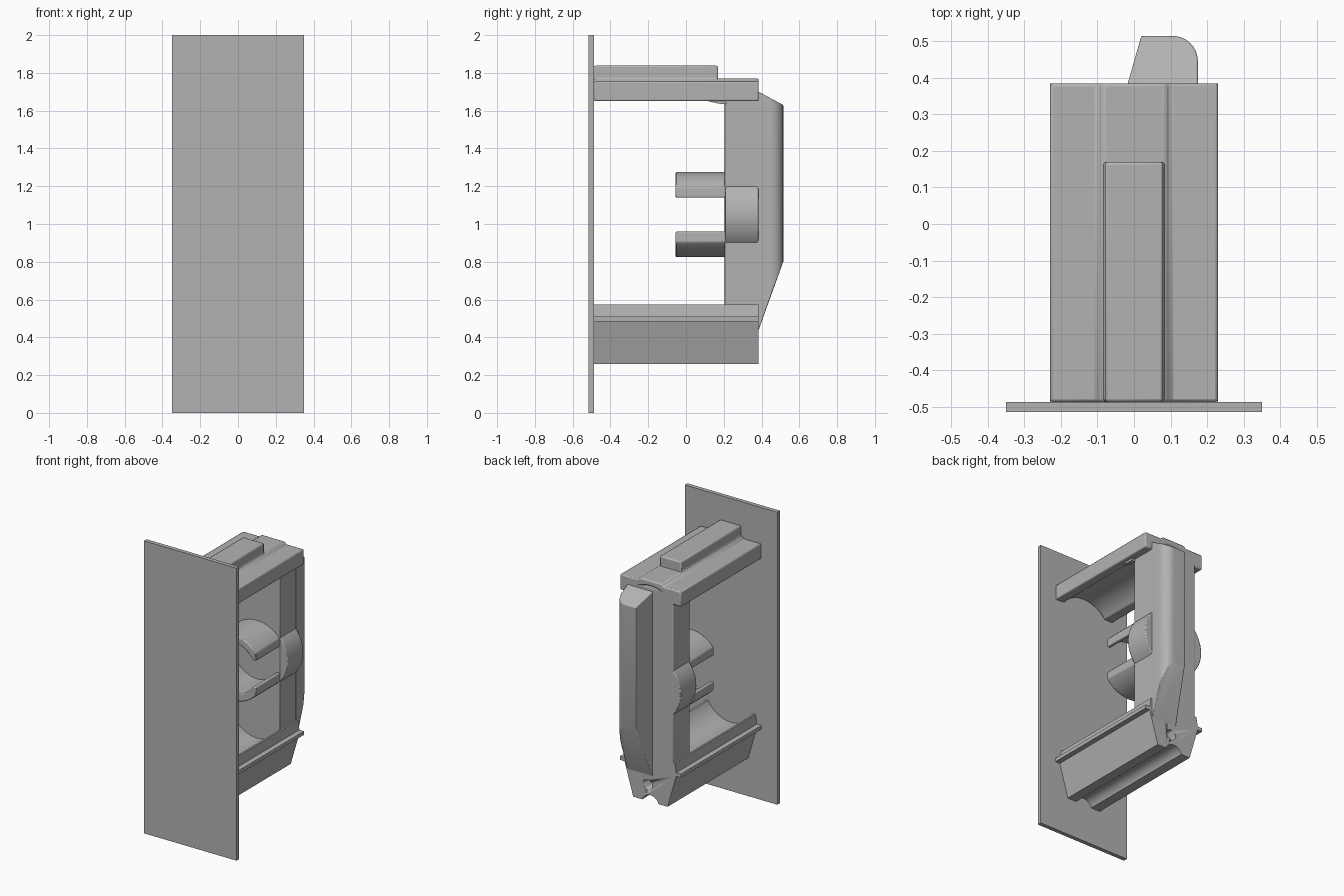
import bpy, bmesh, math

cube = bpy.data.objects.get("Cube")
if cube:
    bpy.data.objects.remove(cube, do_unlink=True)

grey = bpy.data.materials.new("matte grey")
grey.use_nodes = True
colour = (0.45, 0.45, 0.45, 1)
grey.diffuse_color = colour
grey.node_tree.nodes["Principled BSDF"].inputs["Base Color"].default_value = colour


def finish(bm, name, bevel=0.0):
    bmesh.ops.recalc_face_normals(bm, faces=bm.faces)
    mesh = bpy.data.meshes.new(name)
    bm.to_mesh(mesh)
    bm.free()
    mesh.materials.append(grey)
    obj = bpy.data.objects.new(name, mesh)
    bpy.context.collection.objects.link(obj)
    if bevel:
        mod = obj.modifiers.new("soft_edges", 'BEVEL')
        mod.width, mod.segments = bevel, 2
        mod.limit_method = 'ANGLE'
        mod.angle_limit = math.radians(35)
    bpy.ops.object.select_all(action='DESELECT')
    obj.select_set(True)
    bpy.context.view_layer.objects.active = obj
    bpy.ops.object.shade_smooth_by_angle(angle=math.radians(30))
    return obj


def prism(name, profile, y0, y1, bevel=0.0):
    """Extrude an (x, z) outline along y."""
    bm = bmesh.new()
    face = bm.faces.new([bm.verts.new((x, y0, z)) for x, z in profile])
    new = bmesh.ops.extrude_face_region(bm, geom=[face])["geom"]
    verts = [v for v in new if isinstance(v, bmesh.types.BMVert)]
    bmesh.ops.translate(bm, vec=(0, y1 - y0, 0), verts=verts)
    return finish(bm, name, bevel)


def arc(cx, cz, r, a0, a1, n=20):
    angles = [math.radians(a0 + (a1 - a0) * i / n) for i in range(n + 1)]
    return [(cx + r * math.cos(a), cz + r * math.sin(a)) for a in angles]


def box(x, z0, z1):
    return [(-x, z0), (x, z0), (x, z1), (-x, z1)]


def mirrored(half):
    """Complete a right-hand outline with its mirror image."""
    return half + [(-x, z) for x, z in reversed(half)]


FRONT, BACK, POST = -0.487, 0.385, 0.205
AXIS, RADIUS, HALF = 1.05, 0.225, 0.172

# Flat front plate
prism("front_plate", box(0.35, 0, 2), -0.515, FRONT)

# Upper arm with an arched underside, raised band and ridge
arch = arc(0, 1.52, 0.213, 38, 142)
prism("upper_arm", [(-0.23, 1.65), (-0.23, 1.755), (-0.1, 1.755), (-0.085, 1.77),
                    (0.085, 1.77), (0.1, 1.755), (0.23, 1.755), (0.23, 1.65)] + arch,
      FRONT, BACK, 0.008)
prism("upper_ridge", [(-0.095, 1.75), (0.095, 1.75), (0.08, 1.775), (0.08, 1.838),
                      (-0.08, 1.838), (-0.08, 1.775)], FRONT, 0.17, 0.008)

# Lower arm: cradle on top, side flanges, tapered sides and a grooved base
cradle = arc(0, 0.665, 0.195, -28, -152)
groove = arc(0, 0.24, 0.065, 162, 18, 12)
outer = [(0.13, 0.26), (0.195, 0.485), (0.23, 0.485), (0.23, 0.51), (0.195, 0.51), (0.185, 0.574)]
lower = prism("lower_arm", groove + outer + cradle + [(-x, z) for x, z in reversed(outer)],
              FRONT, BACK)
hole = prism("screw_hole_cutter", arc(0.02, 0.37, 0.035, 0, 345, 23), 0.25, 0.5)
hole.hide_render = True
hole.hide_set(True)
cut = lower.modifiers.new("screw_hole", 'BOOLEAN')
cut.operation, cut.object, cut.solver = 'DIFFERENCE', hole, 'EXACT'

# Upright post joining both arms
prism("post", box(HALF, 0.45, 1.72), POST, BACK, 0.005)

# Rear spine: plan outline raised between sloping ends
plan = [(-0.02, BACK - 0.01), (0.02, 0.515)] + arc(0.105, 0.445, 0.07, 90, 0, 8) + [(0.175, BACK - 0.01)]
bm = bmesh.new()
ends = []
for z, slope in ((0.44, 0.36 / 0.13), (1.70, -0.07 / 0.13)):
    ring = [bm.verts.new((x, y, z + slope * (y - BACK))) for x, y in plan]
    bm.faces.new(ring)
    ends.append(ring)
for i in range(len(plan)):
    j = (i + 1) % len(plan)
    bm.faces.new((ends[0][i], ends[0][j], ends[1][j], ends[1][i]))
finish(bm, "rear_spine", 0.005)

# Round boss on the post
prism("round_boss", arc(0, AXIS, RADIUS + 0.003, 0, 352.5, 47), POST + 0.005, BACK - 0.002, 0.006)

# Pair of curved gripping prongs
tip = math.degrees(math.acos(HALF / RADIUS))
root = math.degrees(math.asin(0.09 / 0.175))
for name, s in (("upper_prong", 1), ("lower_prong", -1)):
    outline = arc(0, 0, RADIUS, tip, 180 - tip) + [(-HALF, 0.09)]
    outline += arc(0, 0, 0.175, 180 - root, root) + [(HALF, 0.09)]
    prism(name, [(x, AXIS + s * z) for x, z in outline], -0.055, POST + 0.02, 0.006)

# Small gussets under the upper arm
for name, s in (("left_gusset", 1), ("right_gusset", -1)):
    bm = bmesh.new()
    pts = [(y, z) for y, z in ((0.1, 1.655), (POST + 0.01, 1.655), (POST + 0.01, 1.635), (0.17, 1.637))]
    face = bm.faces.new([bm.verts.new((s * 0.168, y, z)) for y, z in pts])
    new = bmesh.ops.extrude_face_region(bm, geom=[face])["geom"]
    bmesh.ops.translate(bm, vec=(s * 0.03, 0, 0),
                        verts=[v for v in new if isinstance(v, bmesh.types.BMVert)])
    finish(bm, name)
